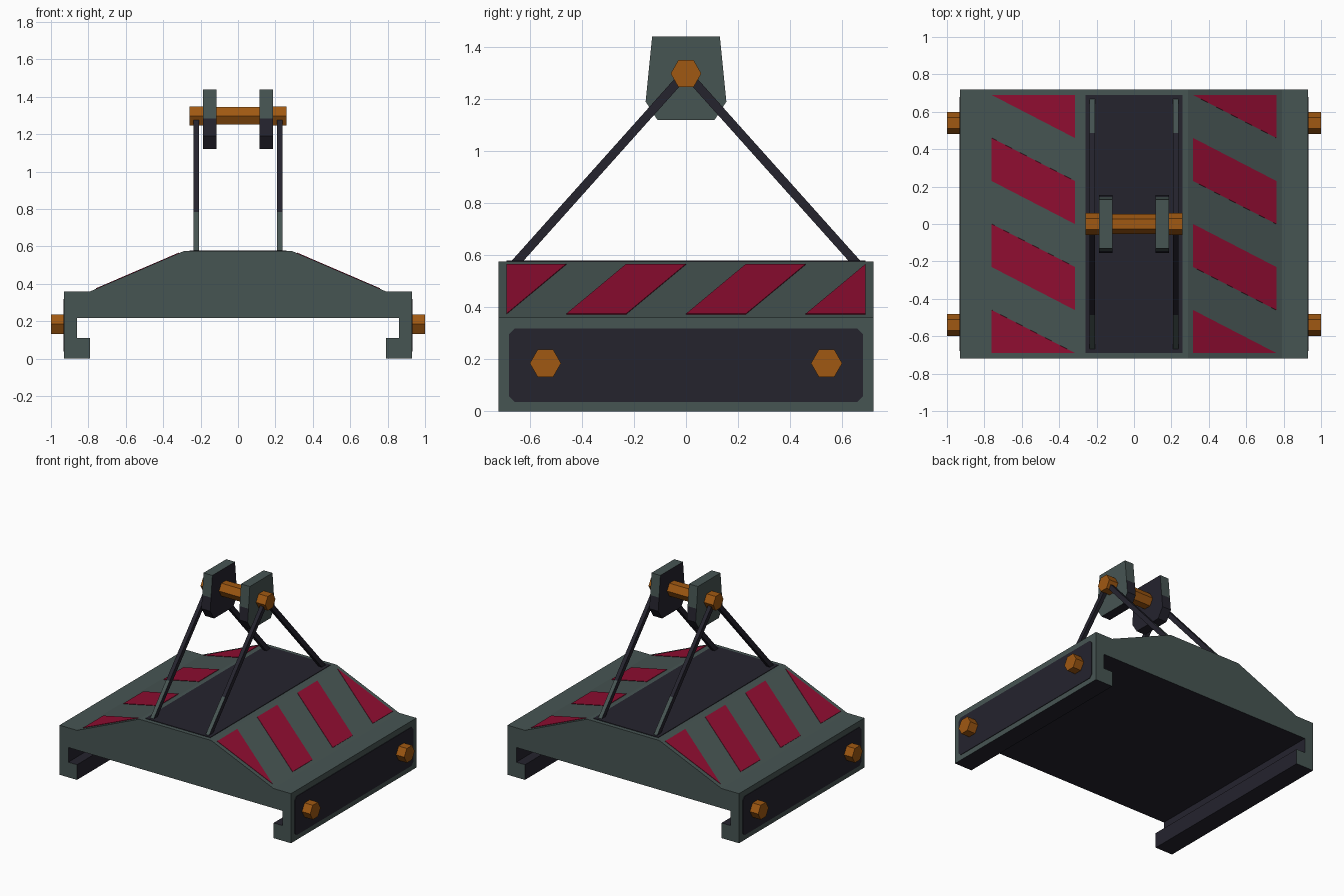
import bpy, bmesh, math
from mathutils import Vector

if "Cube" in bpy.data.objects:
    bpy.data.objects.remove(bpy.data.objects["Cube"])


def material(name, rgb):
    m = bpy.data.materials.new(name)
    m.diffuse_color = (*rgb, 1)
    m.use_nodes = True
    m.node_tree.nodes["Principled BSDF"].inputs["Base Color"].default_value = m.diffuse_color
    return m


GREY = material("grey_green_paint", (0.062, 0.090, 0.086))
DARK = material("dark_rubber", (0.018, 0.017, 0.027))
RED = material("warning_red", (0.28, 0.004, 0.031))
BRASS = material("orange_brass", (0.35, 0.098, 0.006))


def prism(name, pts, axis, lo, hi, mats, rule=None):
    """Extrude a profile along x (points are y,z) or y (points are x,z)."""
    def place(p, d):
        return (d, p[0], p[1]) if axis == "x" else (p[0], d, p[1])
    bm = bmesh.new()
    a = [bm.verts.new(place(p, lo)) for p in pts]
    b = [bm.verts.new(place(p, hi)) for p in pts]
    n = len(pts)
    bm.faces.new(a)
    bm.faces.new(b[::-1])
    for i in range(n):
        bm.faces.new((a[i], b[i], b[(i + 1) % n], a[(i + 1) % n]))
    bmesh.ops.recalc_face_normals(bm, faces=bm.faces)
    if rule:
        for f in bm.faces:
            f.material_index = rule(f.normal, f.calc_center_median())
    return finish(name, bm, mats)


def finish(name, bm, mats):
    me = bpy.data.meshes.new(name)
    bm.to_mesh(me)
    bm.free()
    for m in mats:
        me.materials.append(m)
    ob = bpy.data.objects.new(name, me)
    bpy.context.collection.objects.link(ob)
    return ob


def hexagon(y, z, r):
    return [(y + r * math.cos(i * math.pi / 3), z + r * math.sin(i * math.pi / 3)) for i in range(6)]


def chamfered(w, z0, z1, c):
    return [(-w + c, z0), (w - c, z0), (w, z0 + c), (w, z1 - c),
            (w - c, z1), (-w + c, z1), (-w, z1 - c), (-w, z0 + c)]


# Main body: sloped roof with two hooked side rails, dark underside
half = [(0.29, 0.575), (0.79, 0.36), (0.93, 0.36), (0.93, 0), (0.79, 0),
        (0.79, 0.11), (0.86, 0.11), (0.86, 0.217)]
profile = half + [(-x, z) for x, z in reversed(half)]


def body_rule(n, c):
    channel = abs(n.y) < 0.5 and abs(c.x) < 0.9 and c.z < 0.3
    return 1 if channel else 0


prism("body", profile, "y", -0.72, 0.72, [GREY, DARK], body_rule)

# Dark pad on the flat roof
prism("roof_pad", [(-0.26, 0.57), (0.26, 0.57), (0.26, 0.579), (-0.26, 0.579)],
      "y", -0.69, 0.69, [DARK])

# Slanted warning stripes as thin plates on both slopes
X0, X1, END = 0.315, 0.76, 0.69
slope = Vector((0.215, 0, 0.5)).normalized()
for side, label in ((1, "right"), (-1, "left")):
    for k in range(4):
        t = END - 0.46 * k
        # corners as (x, y) on the right slope; the left one is turned by 180 degrees
        pts = [(X0, t + 0 if k else END), (X1, t - 0.23), (X1, t), (X0, t + 0.23)]
        pts = [(X0, t), (X1, t - 0.23), (X1, t), (X0, t + 0.23)]
        if k == 0:
            pts = pts[:3]
        elif k == 3:
            pts = [(X0, t), (X1, t - 0.0), (X0, t + 0.23)]
            pts = [(X0, -END), (X1, -END), (X0, -END + 0.23)]
        bm = bmesh.new()
        rings = []
        for off in (-0.003, 0.003):
            ring = []
            for x, y in pts:
                v = Vector((x, y, 0.575 - (x - 0.29) * 0.43)) + slope * off
                ring.append(bm.verts.new((v.x * side, v.y * side, v.z)))
            rings.append(ring)
        a, b = rings
        bm.faces.new(a[::-1])
        bm.faces.new(b)
        for i in range(len(a)):
            j = (i + 1) % len(a)
            bm.faces.new((a[i], a[j], b[j], b[i]))
        bmesh.ops.recalc_face_normals(bm, faces=bm.faces)
        finish(f"stripe_{label}_{k + 1}", bm, [RED])

for side, label in ((1, "right"), (-1, "left")):
    # Dark side panel and its hexagonal bolts
    prism(f"side_panel_{label}", chamfered(0.68, 0.037, 0.318, 0.022), "x",
          *sorted((side * 0.926, side * 0.934)), [DARK])
    for y, end in ((-0.54, "front"), (0.54, "back")):
        prism(f"bolt_{label}_{end}", hexagon(y, 0.185, 0.06), "x",
              *sorted((side * 0.92, side)), [BRASS])

    # Hanger lug: grey outside and top, dark inside and lower edges
    edge = [(0.11, 1.12), (0.155, 1.19), (0.1455, 1.285), (0.13, 1.44)]
    lug = edge + [(-y, z) for y, z in reversed(edge)]

    def lug_rule(n, c, s=side):
        if abs(n.x) > 0.5:
            return 0 if n.x * s > 0 else 1
        return 0 if c.z > 1.285 else 1

    prism(f"hanger_lug_{label}", lug, "x", *sorted((side * 0.115, side * 0.186)),
          [GREY, DARK], lug_rule)

    # Slanted straps, dark with a grey lower outer face
    for d, end in ((-1, "front"), (1, "back")):
        low, high = Vector((d * 0.67, 0.553)), Vector((d * 0.012, 1.288))
        along = (high - low).normalized()
        out = Vector((along.y * d, -along.x * d)) * 0.017
        mid = low.lerp(high, 0.30)
        pts = [low - out, low + out, mid + out, high + out, high - out]

        def strap_rule(n, c, o=out):
            return 1 if n.y * o.x + n.z * o.y > 0.01 and c.z < 0.8 else 0

        prism(f"strap_{label}_{end}", [tuple(p) for p in pts], "x",
              *sorted((side * 0.209, side * 0.237)), [DARK, GREY], strap_rule)

# Cross pin through both lugs, with wider heads
prism("cross_pin", hexagon(0, 1.298, 0.054), "x", -0.19, 0.19, [BRASS])
for side, label in ((1, "right"), (-1, "left")):
    prism(f"pin_head_{label}", hexagon(0, 1.298, 0.059), "x",
          *sorted((side * 0.186, side * 0.26)), [BRASS])
